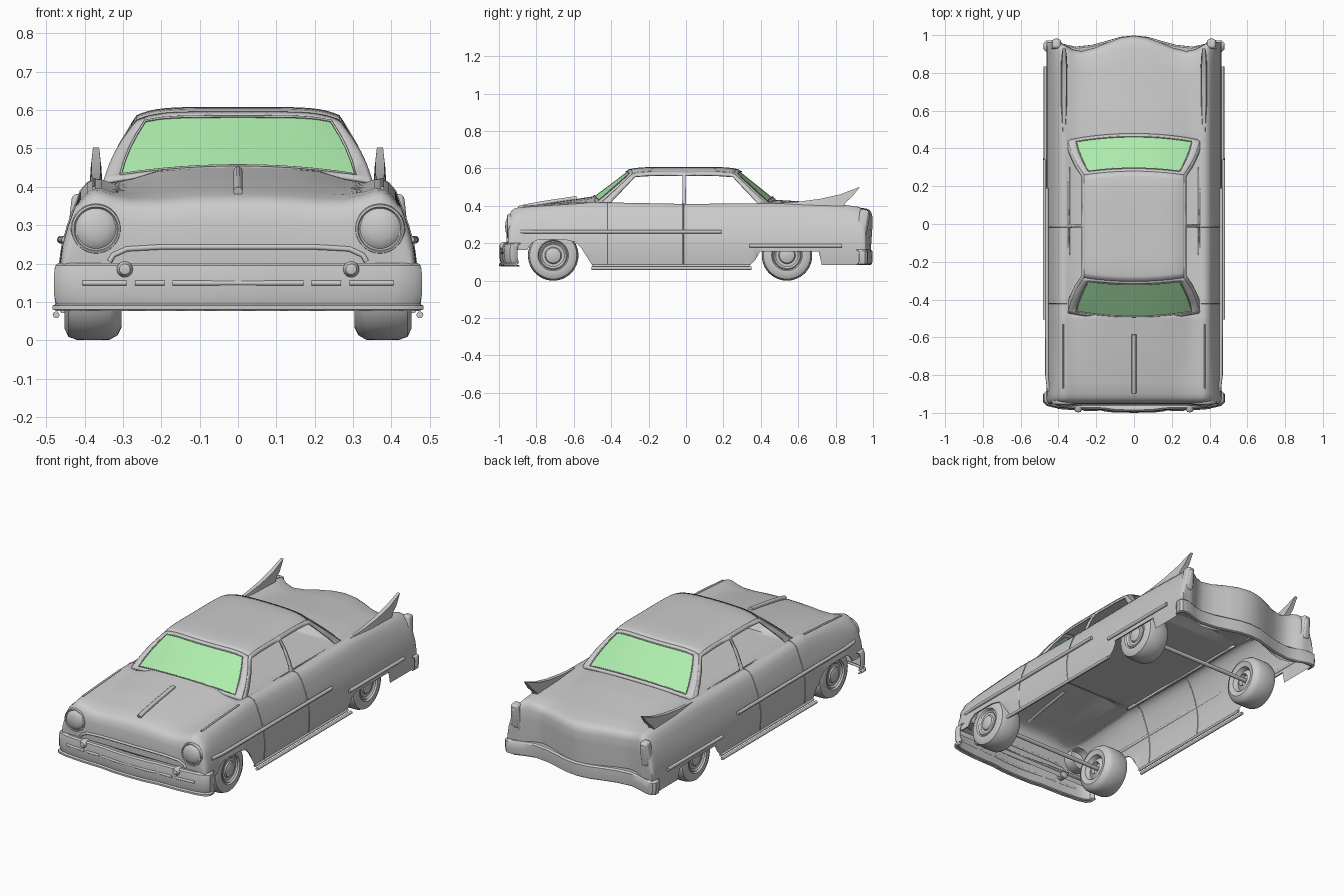
import bpy, bmesh, math
from mathutils import Vector, Matrix

if "Cube" in bpy.data.objects:
    bpy.data.objects.remove(bpy.data.objects["Cube"])


def finish(name, bm, angle=35, mirror=False, solid=0, bevel=0, color=None):
    bmesh.ops.recalc_face_normals(bm, faces=bm.faces[:])
    me = bpy.data.meshes.new(name)
    bm.to_mesh(me)
    bm.free()
    me.shade_smooth()
    me.set_sharp_from_angle(angle=math.radians(angle))
    ob = bpy.data.objects.new(name, me)
    bpy.context.collection.objects.link(ob)
    if solid:
        m = ob.modifiers.new("Thickness", 'SOLIDIFY')
        m.thickness = solid
    if bevel:
        m = ob.modifiers.new("Bevel", 'BEVEL')
        m.width, m.segments = bevel, 4
    if mirror:
        ob.modifiers.new("Mirror", 'MIRROR')
    if color:
        mat = bpy.data.materials.new(name)
        mat.diffuse_color = color
        mat.use_nodes = True
        mat.node_tree.nodes["Principled BSDF"].inputs["Base Color"].default_value = mat.diffuse_color
        me.materials.append(mat)
    return ob


def patch(name, rows, skip=lambda i, j: False, **kw):
    """Surface through rows of points, leaving out faces chosen by skip."""
    bm = bmesh.new()
    g = [[bm.verts.new(p) for p in r] for r in rows]
    for i in range(len(g) - 1):
        for j in range(len(g[0]) - 1):
            if not skip(i, j):
                bm.faces.new((g[i][j], g[i][j + 1], g[i + 1][j + 1], g[i + 1][j]))
    bmesh.ops.delete(bm, geom=[v for v in bm.verts if not v.link_faces], context='VERTS')
    bmesh.ops.remove_doubles(bm, verts=bm.verts[:], dist=1e-5)
    return finish(name, bm, **kw)


def lathe(name, prof, axis, center, seg=40, **kw):
    """Spin (radius, offset) pairs around the x or y axis."""
    rows = []
    for k in range(seg):
        a = 2 * math.pi * k / seg
        c, s = math.cos(a), math.sin(a)
        rows.append([Vector(center) + Vector((o, r * c, r * s) if axis == 'X' else (r * c, o, r * s))
                     for r, o in prof])
    rows.append(rows[0])
    return patch(name, rows, **kw)


def tube(name, pts, r, both=True):
    for s in ((1, -1) if both else (1,)):
        cu = bpy.data.curves.new(name, 'CURVE')
        cu.dimensions, cu.bevel_depth, cu.bevel_resolution, cu.use_fill_caps = '3D', r, 3, True
        sp = cu.splines.new('POLY')
        sp.points.add(len(pts) - 1)
        for p, q in zip(sp.points, pts):
            p.co = (q[0] * s, q[1], q[2], 1)
        bpy.context.collection.objects.link(bpy.data.objects.new(name, cu))


def interp(t, table):
    for (a, va), (b, vb) in zip(table, table[1:]):
        if t <= b:
            return va + (vb - va) * max(0, (t - a) / (b - a))
    return table[-1][1]


def lerp(a, b, t):
    return a + (b - a) * t


# Body shell: cross-sections lofted along y, flat deck inside the cabin, open underneath
CENTRE = [(-.93, .372), (-.85, .393), (-.7, .42), (-.5, .45), (-.42, .455), (.43, .435), (.6, .425), (.85, .40), (.95, .38)]
FENDER = [(-.93, .386), (-.85, .397), (-.5, .42), (0, .41), (.5, .415), (.85, .405), (.95, .392)]
BOTTOM = [(-.93, .175), (-.9, .165), (-.85, .165), (-.825, .20), (-.79, .22), (-.65, .22), (-.59, .205), (-.56, .175),
          (-.5, .08), (.34, .08), (.37, .11), (.395, .155), (.71, .155), (.725, .085), (.95, .085)]


def section(y):
    zc, zf, b = interp(y, CENTRE), interp(y, FENDER), interp(y, BOTTOM)
    half = [(0, zc), (.07, zc - .001), (.14, zc - .004), (.21, zc - .01), (.28, (zc + zf) / 2 - .016), (.33, zf - .01),
            (.355, zf - .001), (.373, zf), (.392, zf - .009), (.41, zf - .03), (.426, .346), (.443, .30),
            (.457, .25), (.464, .20), (.464, .14), (.457, b)]
    half = [(x, max(z, b)) for x, z in half]
    if -.46 < y < .43:
        half = [(x, min(z, .404) if x < .34 else z) for x, z in half]
    return [(-x, z) for x, z in half[:0:-1]] + half


def bulge(x):
    x = abs(x)
    return .042 * math.cos(math.pi * x / .31) if x < .31 else interp(x, [(.31, -.042), (.40, .008)])


# end stations flatten the section down to its base, which closes the nose and tail
stations = [(-.948, 0), (-.952, .35), (-.951, .7), (-.944, .86), (-.934, .94), (-.92, .985)]
ys = sorted({round(-.9 + .03 * i, 3) for i in range(62)} | {y for y, _ in BOTTOM[1:-1]} | {-.45, .42})
stations += [(y, 1) for y in ys]
stations += [(.94, .985), (.95, .94), (.955, .87), (.955, .7), (.948, .35), (.943, 0)]
rows = []
for y, k in stations:
    base, w = (.165 if y < 0 else .085), min(1, max(0, (y - .65) / .28)) ** 2
    xs = 1 - .02 * min(1, 4 * (1 - k))
    rows.append([(x * xs, y + w * bulge(x), base + (z - base) * k) for x, z in section(y)])
patch("body_shell", rows, angle=50)

# Roof
N = 20
rows = []
for i in range(N + 1):
    t = 2 * i / N - 1
    row = []
    for j in range(N + 1):
        s = math.sin(math.pi / 2 * (2 * j / N - 1))
        y = lerp(-.285 - .02 * (1 - s * s), .26 + .02 * (1 - s * s), i / N)
        row.append((.265 * s, y, .608 - .022 * s ** 6 - .012 * t ** 6))
    rows.append(row)
patch("roof", rows, solid=.008)

# Front and rear screens: frame and tinted glass
GREEN = (.42, .85, .42, 1)
us = [-1, -.97, -.88] + [-.88 + 1.76 * k / 12 for k in range(1, 12)] + [.88, .97, 1]
vs = [0, .08, .3, .5, .7, .92, 1]
for name, y0, y1, z0, sg in (("windscreen", -.472, -.285, .412, -1), ("rear_window", .445, .26, .404, 1)):
    rows = [[((lerp(.352, .265, v) + .012 * math.sin(math.pi * v)) * u,
              lerp(y0, y1, v) + sg * lerp(.035, .02, v) * (1 - u * u),
              lerp(z0, .574 + .022 * (1 - u ** 6), v) + .032 * (1 - v) * (1 - u * u)) for u in us] for v in vs]
    patch(name + "_frame", rows, lambda i, j: 0 < i < len(vs) - 2 and 1 < j < len(us) - 3, solid=.008)
    glass = [[(x, y - sg * .004, z - .003) for x, y, z in r[2:-2]] for r in rows[1:-1]]
    patch(name + "_glass", glass, color=GREEN)
    edge = rows[1][2:-2] + [r[-3] for r in rows[2:-2]] + rows[-2][-3:1:-1] + [r[2] for r in rows[-3:0:-1]]
    tube(name + "_trim", edge, .003, False)

# Cabin sides with open door windows
us, vs = [0, .055, .2, .35, .492, .516, .65, .8, .95, 1], [0, .06, .3, .6, .89, 1]
rows = [[(lerp(.352, .265, v) + .012 * math.sin(math.pi * v),
          lerp(lerp(-.472, .445, u), lerp(-.285, .26, u), v),
          lerp(.398, .586 - .012 * (2 * u - 1) ** 6, v)) for u in us] for v in vs]
patch("cabin_side", rows, lambda i, j: 0 < i < 4 and j not in (0, 4, 8), mirror=True, solid=.010)
tube("belt_moulding", [(.354, -.45, .404), (.356, 0, .402), (.354, .43, .404)], .005)

# Tail fins
prof = [(.44, .412, .005), (.60, .422, .010), (.72, .438, .012), (.83, .463, .012), (.93, .502, .008), (.89, .45, .014),
        (.85, .415, .016), (.84, .39, .018), (.62, .395, .018)]
bm = bmesh.new()
sides = [[bm.verts.new((.37 + s * h, y, z)) for y, z, h in prof] for s in (-1, 1)]
for sd in sides:
    bm.faces.new(sd)
for k in range(len(prof)):
    n = (k + 1) % len(prof)
    bm.faces.new((sides[0][k], sides[0][n], sides[1][n], sides[1][k]))
bmesh.ops.triangulate(bm, faces=[f for f in bm.faces if len(f.verts) > 4])
finish("tail_fin", bm, mirror=True)


# Bumpers: an (inset, z) profile swept along a mirrored plan outline
def bumper(name, plan, prof):
    full = [(-x, y) for x, y in plan[:0:-1]] + plan
    sg = 1 if plan[0][1] > 0 else -1
    patch(name, [[(x * (1 - d / .48), y - sg * d, z) for x, y in full] for d, z in prof], solid=.006)


bumper("front_bumper", [(0, -.997), (.1, -.994), (.17, -.985), (.3, -.982), (.41, -.972), (.46, -.96), (.48, -.94), (.48, -.90)],
       [(.05, .20), (.012, .202), (.004, .195), (0, .17), (0, .12), (.006, .095), (-.003, .09), (-.003, .08), (.01, .076)])
bumper("rear_bumper", [(0, .997), (.07, .99), (.14, .97), (.22, .948), (.31, .938), (.37, .952), (.43, .972), (.465, .97),
                       (.478, .957), (.478, .925)],
       [(.045, .168), (.008, .166), (0, .158), (-.001, .12), (.002, .09), (.012, .083)])
for name, a, b in (("inner", (.192, -.983), (.268, -.982)), ("outer", (.29, -.981), (.405, -.972))):
    tube("bumper_slot_" + name, [(*a, .149), (*b, .149)], .007)
tube("bumper_slot_centre", [(-.17, -.983, .149), (-.1, -.992, .149), (.1, -.992, .149), (.17, -.983, .149)], .007, False)
lathe("bumper_guard", [(0, -.03), (.014, -.026), (.021, -.014), (.021, .03), (0, .04)], 'Y', (.295, -.968, .185),
      seg=24, mirror=True)

# Grille lip
tube("grille_lip", [(x, -.953, z) for x, z in ((-.335, .205), (-.325, .222), (-.29, .238), (-.2, .243), (0, .243),
                                              (.2, .243), (.29, .238), (.325, .222), (.335, .205))], .007, False)

# Headlights
lathe("headlight", [(.066, .06), (.066, .005), (.063, -.006), (.058, -.008), (.054, -.001), (.046, -.009), (.028, -.016),
                    (0, -.019)], 'Y', (.37, -.948, .29), mirror=True)

# Tail lights
for name, size, y in (("tail_light_housing", (.07, .05, .155), .944), ("tail_light_lens", (.048, .03, .125), .960)):
    bm = bmesh.new()
    m = Matrix.Translation((.414, y, .303)) @ Matrix.Rotation(math.radians(-9), 4, 'X') @ Matrix.Diagonal((*size, 1))
    bmesh.ops.create_cube(bm, size=1, matrix=m)
    for v in bm.verts:
        if v.co.z > .3:
            v.co.x = lerp(v.co.x, .402, .35)
    finish(name, bm, mirror=True, bevel=.014)

# Side mouldings, sill and door seams
tube("side_moulding_front", [(.45, -.885, .262), (.460, -.8, .262), (.462, .19, .262)], .010)
tube("side_moulding_rear", [(.468, .34, .187), (.468, .835, .187)], .010)
tube("sill_strip", [(.474, -.505, .066), (.474, .35, .066)], .009)
tube("sill_edge", [(.457, -.5, .078), (.457, .34, .078)], .008)
for name, y in (("front", -.42), ("rear", -.015)):
    tube("door_seam_" + name, [(x, y, z) for x, z in section(y)[-10:]], .003)

# Bonnet ornament and fender-top strips
tube("bonnet_ornament", [(0, -.895, .388), (0, -.86, .397), (0, -.75, .417), (0, -.585, .441)], .012, False)
tube("fender_strip", [(.376, -.87, .396), (.376, -.7, .408), (.376, -.53, .418)], .005)

# Wheels and axles
for name, y in (("front", -.71), ("rear", .54)):
    lathe(name + "_wheel", [(0, .34), (.03, .34), (.035, .32), (.06, .335), (.072, .31), (.10, .303), (.122, .314), (.134, .335),
                            (.135, .38), (.134, .42), (.126, .442), (.105, .452), (.082, .451), (.076, .442), (.07, .448),
                            (.06, .440), (.045, .440), (.04, .447), (.022, .453), (0, .455)], 'X', (0, y, .135), seg=48, mirror=True)
    tube(name + "_axle", [(-.345, y, .135), (.345, y, .135)], .012, False)
